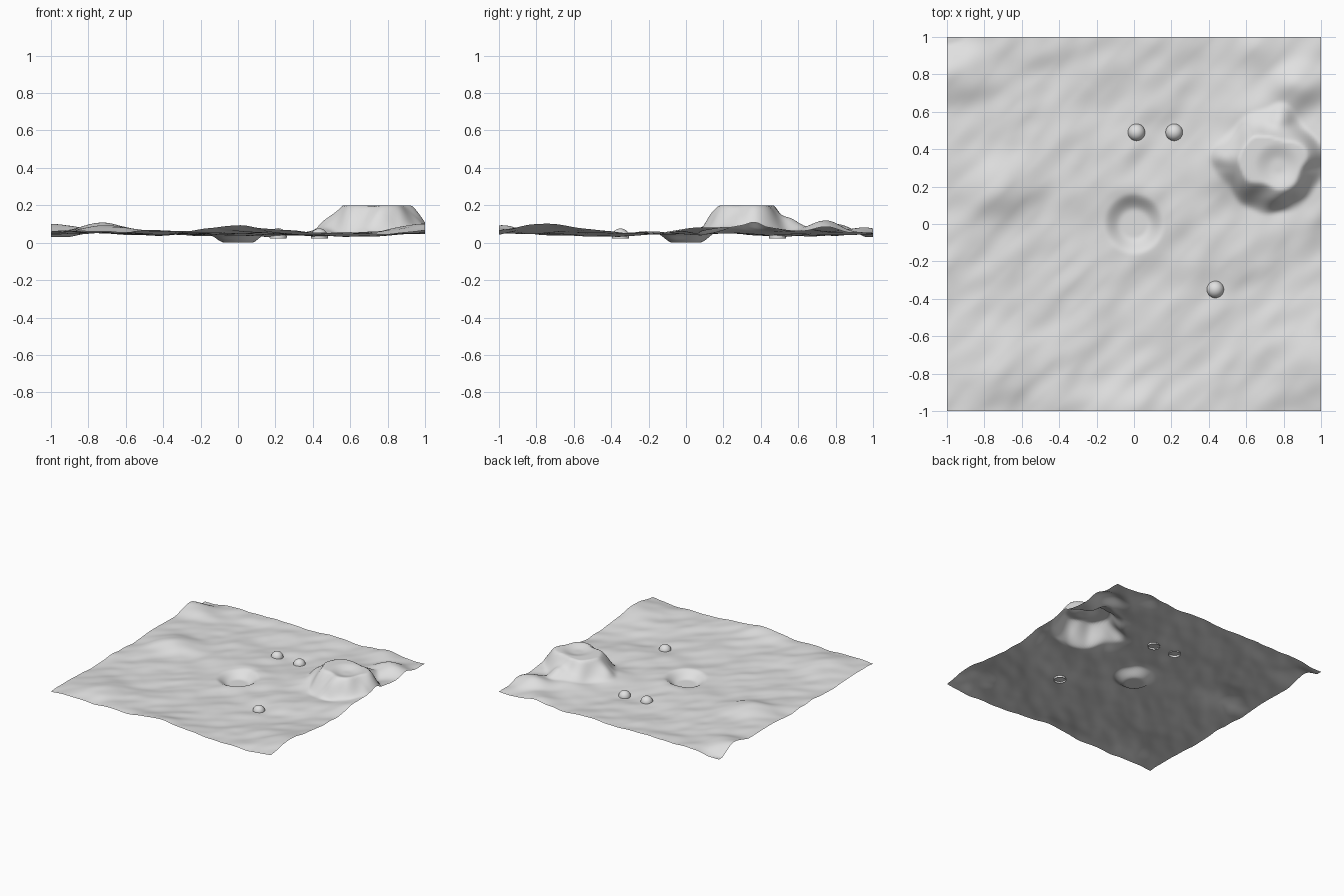
import bpy, bmesh, math
from mathutils import Vector, noise

cube = bpy.data.objects.get("Cube")
if cube:
    bpy.data.objects.remove(cube)

# Single pale grey for the whole landscape
grey = bpy.data.materials.new("pale grey")
grey.use_nodes = True
colour = (0.75, 0.75, 0.75, 1)
grey.diffuse_color = colour
grey.node_tree.nodes["Principled BSDF"].inputs["Base Color"].default_value = colour

# Broad swells and hollows: x, y, radius x, radius y, height
SWELLS = [
    (-.74, .2, .2, .16, .055),
    (-1, .8, .2, .12, .05),
    (-.7, -.8, .22, .2, .045),
    (0, -1, .28, .14, .04),
    (1, -.75, .2, .2, .055),
    (.87, .75, .14, .1, .07),
    (.67, .95, .15, .1, .025),
    (1, .3, .1, .3, .035),
    (.48, .33, .1, .14, .035),
    (.65, .6, .16, .1, .03),
    (-.48, .05, .14, .14, -.012),
    (-1, 1, .15, .1, -.03),
    (.1, .5, .25, .2, -.018),
    (.45, -.4, .25, .25, -.012),
]


def smooth(a, b, v):
    t = min(max((v - a) / (b - a), 0), 1)
    return t * t * (3 - 2 * t)


def ground_height(x, y):
    z = .05
    for cx, cy, rx, ry, h in SWELLS:
        z += h * math.exp(-((x - cx) / rx) ** 2 - ((y - cy) / ry) ** 2)
    # Ripples stretched along the diagonal
    u, v = x + y, x - y
    z += .016 * noise.noise(Vector((u * 1.6, v * 3.2, 3)))
    z += .009 * noise.noise(Vector((u * 4, v * 7, 8)))
    z = max(z, .03)

    # Rugged hill, flattened on top, with a shallow hollow in the crown
    r = math.hypot((x - .76) * (.85 if x < .76 else 1.1), y - .33)
    r += .05 * noise.noise(Vector((x * 7, y * 7, 1)))
    z += .16 * (1 - smooth(.12, .29, r))
    z = min(z, .2)
    hollow = math.hypot(x - .77, y - .31)
    z -= .022 * (1 - smooth(.03, .13, hollow))

    # Round pit with a flat floor and a slight rim behind it
    z += .012 * math.exp(-(x / .12) ** 2 - ((y - .18) / .06) ** 2)
    return z * smooth(.07, .165, math.hypot(x, y))


def finish(name, bm, location=(0, 0, 0)):
    mesh = bpy.data.meshes.new(name)
    bm.to_mesh(mesh)
    bm.free()
    mesh.materials.append(grey)
    mesh.polygons.foreach_set("use_smooth", [True] * len(mesh.polygons))
    obj = bpy.data.objects.new(name, mesh)
    obj.location = location
    bpy.context.collection.objects.link(obj)


# Terrain sheet
bm = bmesh.new()
bmesh.ops.create_grid(bm, x_segments=150, y_segments=150, size=1)
for vert in bm.verts:
    vert.co.z = ground_height(vert.co.x, vert.co.y)
finish("terrain", bm)

# Domed boulders, open underneath and set slightly into the ground
for name, x, y in (("left_boulder", .215, .49), ("middle_boulder", .013, .49),
                   ("front_boulder", .435, -.35)):
    bm = bmesh.new()
    bmesh.ops.create_uvsphere(bm, u_segments=32, v_segments=16, radius=.046)
    lower = [v for v in bm.verts if v.co.z < -.01]
    bmesh.ops.delete(bm, geom=lower, context='VERTS')
    finish(name, bm, (x, y, ground_height(x, y) - .003))
